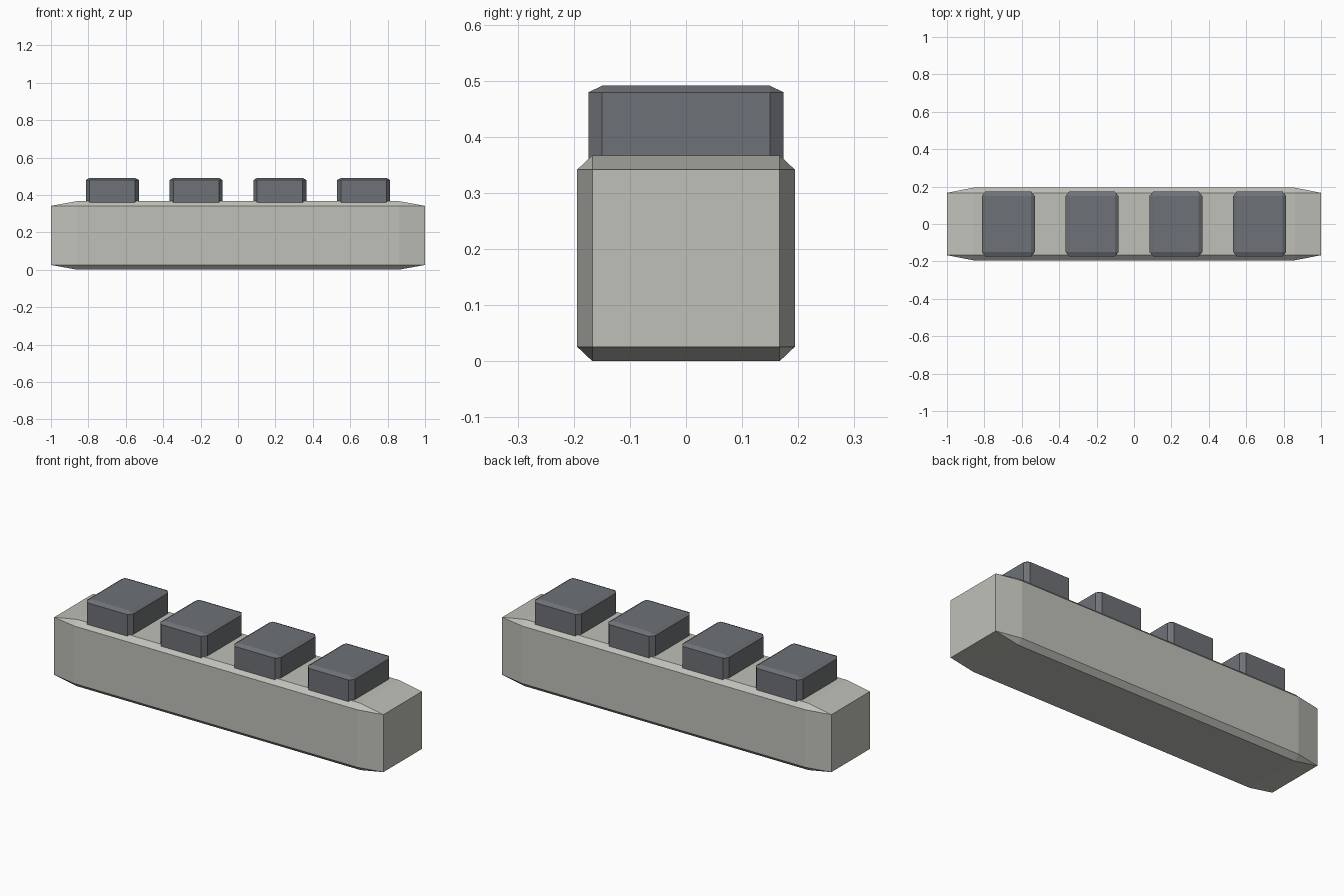
import bpy
import bmesh
from mathutils import Matrix, Vector

default = bpy.data.objects.get("Cube")
if default:
    bpy.data.objects.remove(default, do_unlink=True)


def material(name, colour):
    mat = bpy.data.materials.new(name)
    mat.use_nodes = True
    mat.diffuse_color = colour
    mat.node_tree.nodes["Principled BSDF"].inputs["Base Color"].default_value = colour
    return mat


def chamfered_block(name, size, centre, mat):
    """Unit cube chamfered first, then stretched, so chamfers follow the proportions."""
    bm = bmesh.new()
    bmesh.ops.create_cube(bm, size=1)
    bmesh.ops.bevel(bm, geom=bm.edges[:], offset=0.07, segments=1, affect='EDGES')
    bmesh.ops.transform(bm, matrix=Matrix.Diagonal((*size, 1)), verts=bm.verts)
    mesh = bpy.data.meshes.new(name)
    bm.to_mesh(mesh)
    bm.free()
    mesh.materials.append(mat)
    obj = bpy.data.objects.new(name, mesh)
    obj.location = Vector(centre)
    bpy.context.collection.objects.link(obj)
    return obj


light_grey = material("light_grey", (0.53, 0.53, 0.49, 1))
dark_grey = material("dark_grey", (0.155, 0.165, 0.18, 1))

# Long base bar
chamfered_block("base_bar", (2, 0.388, 0.367), (0, 0, 0.1835), light_grey)

# Row of four blocks sunk into the top of the bar
for i in range(4):
    x = (i - 1.5) * 0.448
    chamfered_block(f"top_block_{i + 1}", (0.284, 0.348, 0.17), (x, 0, 0.406), dark_grey)
